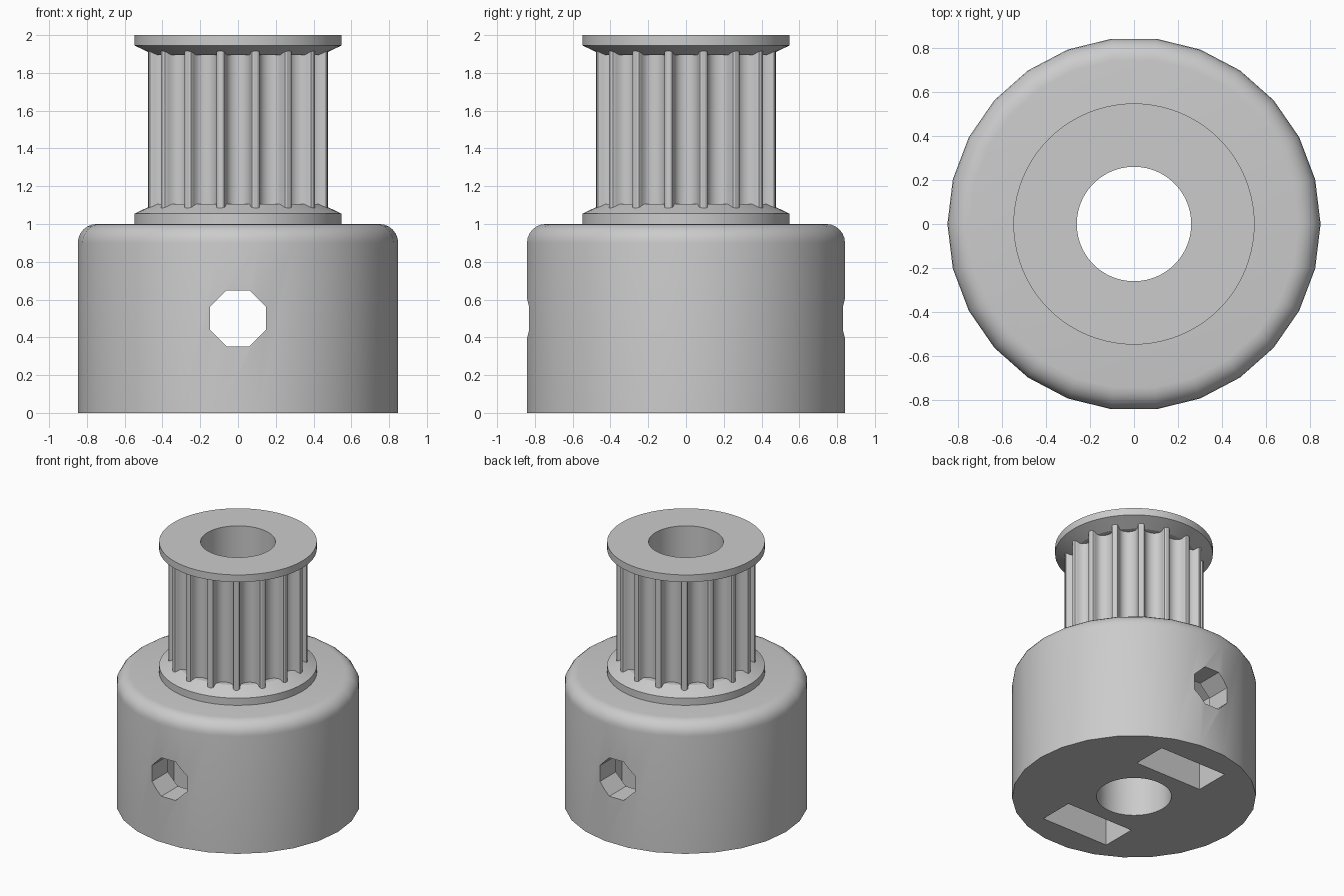
import bpy
import bmesh
import math
from math import pi, sin, cos, radians
from mathutils import Matrix

if "Cube" in bpy.data.objects:
    bpy.data.objects.remove(bpy.data.objects["Cube"])

grey = bpy.data.materials.new("plain grey")
grey.use_nodes = True
grey.diffuse_color = (0.6, 0.6, 0.6, 1)
grey.node_tree.nodes["Principled BSDF"].inputs["Base Color"].default_value = (0.6, 0.6, 0.6, 1)


def finish(name, bm):
    bmesh.ops.recalc_face_normals(bm, faces=bm.faces)
    mesh = bpy.data.meshes.new(name)
    bm.to_mesh(mesh)
    bm.free()
    mesh.materials.append(grey)
    obj = bpy.data.objects.new(name, mesh)
    bpy.context.collection.objects.link(obj)
    return obj


def lathe(name, profile, sides):
    """Solid of revolution from (radius, z) points running bottom to top."""
    bm = bmesh.new()
    rings = []
    for r, z in profile:
        rings.append([bm.verts.new((r * cos(2 * pi * i / sides), r * sin(2 * pi * i / sides), z))
                      for i in range(sides)])
    for low, high in zip(rings, rings[1:]):
        for i in range(sides):
            j = (i + 1) % sides
            bm.faces.new((low[i], low[j], high[j], high[i]))
    bm.faces.new(rings[0])
    bm.faces.new(rings[-1])
    return finish(name, bm)


def prism(name, outline, z0, z1):
    bm = bmesh.new()
    face = bm.faces.new([bm.verts.new((x, y, z0)) for x, y in outline])
    top = bmesh.ops.extrude_face_region(bm, geom=[face])["geom"]
    bmesh.ops.translate(bm, vec=(0, 0, z1 - z0),
                        verts=[v for v in top if isinstance(v, bmesh.types.BMVert)])
    return finish(name, bm)


def ngon(r, sides, turn=0.0):
    return [(r * cos(2 * pi * i / sides + turn), r * sin(2 * pi * i / sides + turn))
            for i in range(sides)]


def cut(obj, cutter):
    mod = obj.modifiers.new("cut", "BOOLEAN")
    mod.operation = "DIFFERENCE"
    mod.solver = "EXACT"
    mod.object = cutter
    bpy.context.view_layer.objects.active = obj
    bpy.ops.object.modifier_apply(modifier=mod.name)


# Base: drum with a rounded upper rim
R, FILLET = 0.848, 0.1
rim = [(R - FILLET + FILLET * cos(a), 1 - FILLET + FILLET * sin(a))
       for a in (radians(15 * k) for k in range(7))]
base = lathe("base", [(R, 0)] + rim, 26)

# Toothed body: sixteen rounded grooves, half profile as (half width, depth)
TEETH, SEAT = 16, 0.4765
half = [(0.0847, 0), (0.0734, 0.0037), (0.0678, 0.0131), (0.0656, 0.0238), (0.062, 0.0343),
        (0.0572, 0.0444), (0.0512, 0.054), (0.0406, 0.0637), (0.0282, 0.0707), (0.0144, 0.075)]
groove = [(-w, d) for w, d in half] + [(0, 0.0764)] + [(w, d) for w, d in reversed(half)]
outline = []
for k in range(TEETH):
    a = 2 * pi * k / TEETH
    for w, d in groove:
        r = SEAT - d
        outline.append((r * cos(a) - w * sin(a), r * sin(a) + w * cos(a)))
body = prism("toothed_body", outline, 1.05, 1.95)

# Flanges: the upper one mirrors the lower about the middle of the teeth
flange = [(0.548, 1.0), (0.548, 1.055), (0.442, 1.105)]
lower = lathe("lower_flange", flange, 80)
upper = lathe("upper_flange", [(r, 3 - z) for r, z in reversed(flange)], 80)

# Shaft bore through every part
bore = prism("bore_cutter", ngon(0.26, 80), -0.5, 2.5)
parts = [base, body, lower, upper]
for part in parts:
    cut(part, bore)

# Screw hole across the base, front to back
screw = prism("screw_cutter", ngon(0.16, 8, pi / 8), -1, 1)
screw.data.transform(Matrix.Translation((0, 0, 0.5)) @ Matrix.Rotation(pi / 2, 4, "X"))
cut(base, screw)

# Nut pockets: open below with a pointed hexagonal top
FLAT, POINT, DEPTH, DIST = 0.285, 0.33, 0.135, 0.505
pocket = [(-FLAT, -0.2), (FLAT, -0.2), (FLAT, 0.69), (0, 0.525 + POINT), (-FLAT, 0.69)]
cutters = [bore, screw]
for side in (-1, 1):
    nut = prism("nut_cutter", pocket, -DEPTH, DEPTH)
    nut.data.transform(Matrix.Translation((0, side * DIST, 0)) @ Matrix.Rotation(pi / 2, 4, "X"))
    cut(base, nut)
    cutters.append(nut)
for c in cutters:
    bpy.data.objects.remove(c)

# Smooth rounded walls, keep crisp edges
for part in parts:
    bpy.ops.object.select_all(action="DESELECT")
    part.select_set(True)
    bpy.context.view_layer.objects.active = part
    bpy.ops.object.shade_smooth_by_angle(angle=radians(24))
